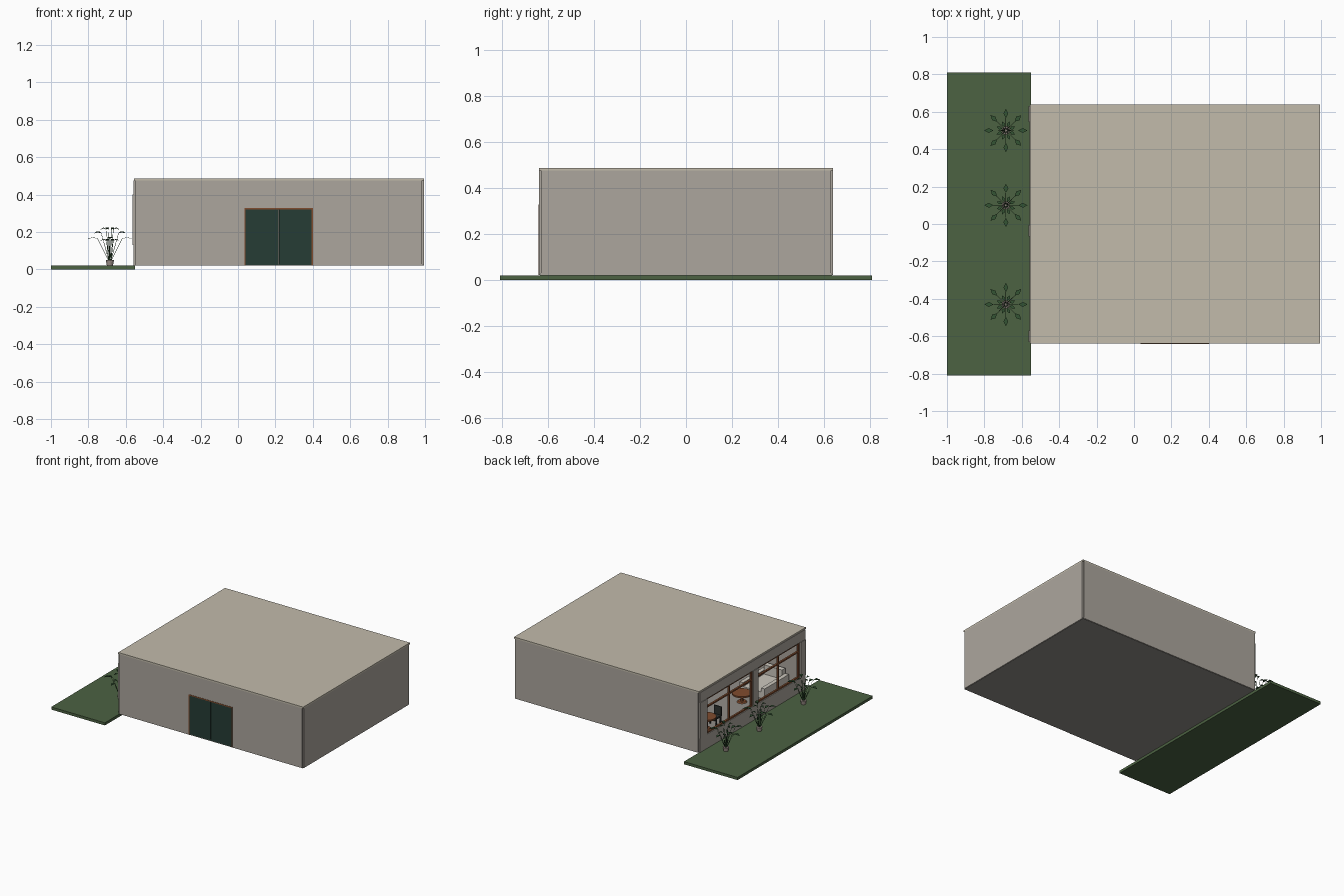
import bpy, bmesh, math
from mathutils import Vector, Matrix

if "Cube" in bpy.data.objects:
    bpy.data.objects.remove(bpy.data.objects["Cube"])


def mat(name, r, g, b):
    m = bpy.data.materials.new(name)
    lin = [((c / 255 + 0.055) / 1.055) ** 2.4 for c in (r, g, b)]
    m.diffuse_color = (*lin, 1)
    m.use_nodes = True
    m.node_tree.nodes["Principled BSDF"].inputs["Base Color"].default_value = m.diffuse_color
    return m


WALL = mat("warm grey wall", 172, 166, 157)
ROOF = mat("beige roof", 194, 187, 171)
SLAB = mat("grey floor", 145, 142, 136)
GRASS = mat("lawn green", 76, 98, 66)
DOOR = mat("dark green door", 38, 60, 53)
WOOD = mat("brown wood", 128, 76, 46)
LEAF = mat("leaf green", 52, 84, 52)
POT = mat("pot grey pink", 160, 146, 140)
SOFA = mat("pale fabric", 205, 200, 190)
DARK = mat("dark seat", 45, 48, 46)


def finish(name, bm, m):
    me = bpy.data.meshes.new(name)
    bm.to_mesh(me)
    bm.free()
    me.materials.append(m)
    o = bpy.data.objects.new(name, me)
    bpy.context.collection.objects.link(o)
    return o


def box(name, x, y, z, m):
    bm = bmesh.new()
    size = [b - a for a, b in (x, y, z)]
    mid = [(a + b) / 2 for a, b in (x, y, z)]
    bmesh.ops.create_cube(bm, size=1, matrix=Matrix.Translation(mid) @ Matrix.Diagonal((*size, 1)))
    return finish(name, bm, m)


def cone(bm, p, q, r1, r2, n):
    d = Vector(q) - Vector(p)
    rot = d.to_track_quat('Z', 'Y').to_matrix().to_4x4()
    bmesh.ops.create_cone(bm, cap_ends=True, segments=n, radius1=r1, radius2=r2, depth=d.length,
                          matrix=Matrix.Translation((Vector(p) + Vector(q)) / 2) @ rot)


X0, X1, Y, Z0, Z1 = -0.56, 0.995, 0.64, 0.022, 0.475
T, N = 0.03, 0.01      # wall thickness, corner notch

# lawn, floor slab and roof
box("lawn", (-1, -0.55), (-0.81, 0.81), (0, 0.02), GRASS)
box("floor", (X0 + 0.012, X1 - 0.004), (-Y + 0.004, Y - 0.004), (0.02, 0.03), SLAB)
box("roof", (X0 + 0.003, X1), (-Y, Y), (Z1, 0.487), ROOF)

# solid walls, ends set back to leave a notch at every corner
DX0, DX1, DZ = 0.035, 0.40, 0.328
box("back_wall", (X0 + N, X1 - N), (Y - T, Y), (Z0, Z1), WALL)
box("right_wall", (X1 - T, X1), (-Y + N, Y - N), (Z0, Z1), WALL)
box("front_wall_left", (X0 + N, DX0), (-Y, -Y + T), (Z0, Z1), WALL)
box("front_wall_right", (DX1, X1 - N), (-Y, -Y + T), (Z0, Z1), WALL)
box("front_wall_header", (DX0, DX1), (-Y, -Y + T), (DZ, Z1), WALL)

# double door with wooden frame
mid = (DX0 + DX1) / 2
box("door_left", (DX0 + 0.006, mid - 0.001), (-Y + 0.003, -Y + 0.02), (0.025, DZ - 0.008), DOOR)
box("door_right", (mid + 0.001, DX1 - 0.006), (-Y + 0.003, -Y + 0.02), (0.025, DZ - 0.008), DOOR)
box("door_frame_top", (DX0, DX1), (-Y - 0.002, -Y + 0.02), (DZ - 0.008, DZ), WOOD)
for s, x in (("left", DX0), ("right", DX1 - 0.006)):
    box("door_frame_" + s, (x, x + 0.006), (-Y - 0.002, -Y + 0.02), (Z0, DZ - 0.008), WOOD)

# window wall on the left side: sill, header, piers
W0, W1 = 0.13, 0.40
windows = ((-0.57, -0.066), (-0.006, 0.545))
LX = (X0, X0 + T)
box("window_wall_sill", LX, (-Y + N, Y - N), (Z0, W0), WALL)
box("window_wall_header", LX, (-Y + N, Y - N), (W1, Z1), WALL)
piers = ((-Y + N, windows[0][0]), (windows[0][1], windows[1][0]), (windows[1][1], Y - N))
for i, p in enumerate(piers):
    box("pier_%d" % i, (X0 - 0.004, X0 + T), p, (W0, W1), WALL)

# wooden window bars
B = 0.011
FX = (X0 + 0.006, X0 + 0.02)
for i, (a, b) in enumerate(windows):
    for y in (a, (a + b - B) / 2, b - B):
        box("window_upright_%d" % i, FX, (y, y + B), (W0, W1), WOOD)
    for z in (W0, 0.325, W1 - B):
        box("window_rail_%d" % i, FX, (a, b), (z, z + B), WOOD)

# sofa near the front window
box("sofa_seat", (-0.42, -0.27), (-0.56, -0.30), (0.04, 0.09), SOFA)
box("sofa_back", (-0.42, -0.27), (-0.59, -0.55), (0.04, 0.16), SOFA)
for x in (-0.45, -0.27):
    box("sofa_arm", (x, x + 0.03), (-0.59, -0.30), (0.04, 0.12), SOFA)


def table(name, x, y, r, h):
    bm = bmesh.new()
    cone(bm, (x, y, h - 0.012), (x, y, h), r, r, 20)
    cone(bm, (x, y, 0.03), (x, y, h - 0.012), 0.012, 0.012, 8)
    cone(bm, (x, y, 0.03), (x, y, 0.038), r * 0.5, r * 0.4, 16)
    finish(name, bm, WOOD)


def chair(x, y, s, m):
    box("chair_seat", (x - 0.03, x + 0.03), (y - 0.03, y + 0.03), (0.075, 0.087), m)
    box("chair_back", (x - 0.03, x + 0.03), (y + s * 0.03 - 0.004, y + s * 0.03 + 0.004), (0.08, 0.15), m)
    for dx in (-0.025, 0.025):
        for dy in (-0.025, 0.025):
            box("chair_leg", (x + dx - 0.004, x + dx + 0.004), (y + dy - 0.004, y + dy + 0.004),
                (0.03, 0.075), m)


# tables and chairs
table("coffee_table", -0.33, -0.20, 0.07, 0.10)
table("dining_table", -0.38, 0.30, 0.07, 0.125)
chair(-0.38, 0.41, 1, DARK)
chair(-0.38, 0.19, -1, DARK)


# potted plants: splayed stems ending in diamond leaves
def plant(x, y):
    pot, stems, leaves = bmesh.new(), bmesh.new(), bmesh.new()
    cone(pot, (x, y, 0.02), (x, y, 0.05), 0.016, 0.022, 12)
    for k in range(16):
        outer = k < 8
        a = math.radians(45 * k + (0 if outer else 22.5))
        d, s = Vector((math.cos(a), math.sin(a), 0)), Vector((-math.sin(a), math.cos(a), 0))
        r = 0.066 if outer else 0.02
        z = (0.165 + 0.03 * (k % 2)) if outer else (0.155 + 0.06 * (k % 2))
        base = Vector((x, y, z)) + d * r
        length, wid = (0.05, 0.013) if outer else (0.033, 0.009)
        up = Vector((0, 0, 0.008))
        cone(stems, Vector((x, y, 0.045)) + d * 0.006, base, 0.0018, 0.001, 5)
        pts = [base, base + d * length * .5 + s * wid + up, base + d * length,
               base + d * length * .5 - s * wid + up]
        v = [leaves.verts.new(p) for p in pts]
        leaves.faces.new(v[::-1])
    finish("plant_pot", pot, POT)
    finish("plant_stems", stems, LEAF)
    o = finish("plant_leaves", leaves, LEAF)
    o.modifiers.new("thickness", 'SOLIDIFY').thickness = 0.002


for py in (0.5, 0.1, -0.43):
    plant(-0.685, py)
